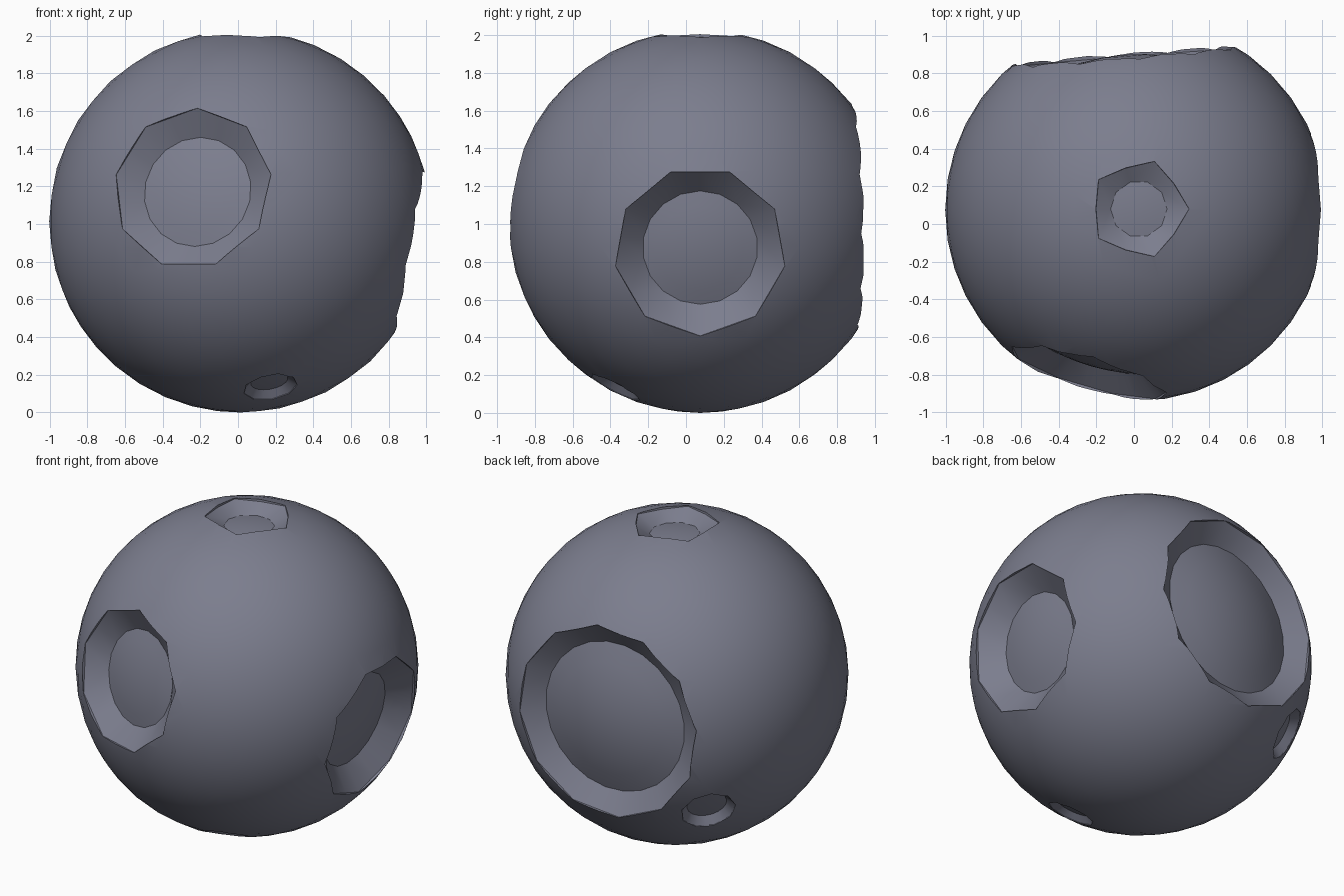
import bpy, bmesh, math
from mathutils import Vector

if "Cube" in bpy.data.objects:
    bpy.data.objects.remove(bpy.data.objects["Cube"])

R = 1.014
CENTRE = Vector((0.012, 0.075, 1.014))

# direction, rim radius, rim sides, rim start angle, floor radius, depth
CRATERS = [
    ((-0.275, -0.94, 0.19), 0.435, 9, 0.0, 0.295, 0.09),    # front
    ((0.98, 0.0, -0.175), 0.455, 9, math.pi, 0.305, 0.11),  # right
    ((-0.08, 0.99, 0.02), 0.61, 12, 0.13, 0.475, 0.08),     # back
    ((0.015, 0.005, 1.0), 0.265, 5, 0.0, 0.15, 0.055),      # top
    ((0.16, -0.45, -0.88), 0.145, 9, 0.0, 0.10, 0.035),     # low front
    ((-0.64, 0.59, -0.50), 0.165, 9, 0.0, 0.12, 0.045),     # low back left
]

rock = bpy.data.materials.new("grey_rock")
rock.diffuse_color = (0.20, 0.207, 0.27, 1)
rock.use_nodes = True
rock.node_tree.nodes["Principled BSDF"].inputs["Base Color"].default_value = rock.diffuse_color


def crater_cutter(direction, rim, sides, start, floor, depth):
    """Tapered plug: straight-sided rim, round floor that bulges gently outward."""
    n = Vector(direction).normalized()
    up = Vector((1, 0, 0)) if abs(n.z) > 0.95 else Vector((0, 0, 1))
    u = (up - n * up.dot(n)).normalized()
    v = n.cross(u)
    h = math.sqrt(R * R - rim * rim) - 0.006
    low, dome = h - depth, 0.45 * floor * floor
    mid = max(math.cos(math.pi / sides), 0.86)
    count = sides * 2

    def ring(bm, radius, height, mid_scale):
        out = []
        for i in range(count):
            a = start + math.pi * i / sides
            r = radius * (mid_scale if i % 2 else 1)
            out.append(bm.verts.new(CENTRE + n * height + (u * math.cos(a) + v * math.sin(a)) * r))
        return out

    bm = bmesh.new()
    rings = [ring(bm, rim + 0.01, R + 0.05, mid), ring(bm, rim, h, mid), ring(bm, floor, low, 1)]
    for t in (0.75, 0.5, 0.25):
        rings.append(ring(bm, floor * t, low + dome * (1 - t * t), 1))
    bm.faces.new(rings[0])
    for a, b in zip(rings, rings[1:]):
        for i in range(count):
            j = (i + 1) % count
            bm.faces.new((a[i], a[j], b[j], b[i]))
    pole = bm.verts.new(CENTRE + n * (low + dome))
    last = rings[-1]
    for i in range(count):
        bm.faces.new((last[i], last[(i + 1) % count], pole))
    bmesh.ops.recalc_face_normals(bm, faces=bm.faces[:])
    mesh = bpy.data.meshes.new("crater_cutter")
    bm.to_mesh(mesh)
    bm.free()
    obj = bpy.data.objects.new("crater_cutter", mesh)
    bpy.context.collection.objects.link(obj)
    obj.hide_render = True
    return obj


# round body
bpy.ops.mesh.primitive_ico_sphere_add(subdivisions=4, radius=R, location=CENTRE)
body = bpy.context.object
body.name = "asteroid"
body.data.materials.append(rock)

# carve the craters
for spec in CRATERS:
    cutter = crater_cutter(*spec)
    mod = body.modifiers.new("crater", 'BOOLEAN')
    mod.operation = 'DIFFERENCE'
    mod.solver = 'EXACT'
    mod.object = cutter
    bpy.context.view_layer.objects.active = body
    bpy.ops.object.modifier_apply(modifier=mod.name)
    bpy.data.objects.remove(cutter)

for p in body.data.polygons:
    p.material_index = 0
bpy.ops.object.select_all(action='DESELECT')
body.select_set(True)
bpy.context.view_layer.objects.active = body
bpy.ops.object.shade_smooth_by_angle(angle=math.radians(30))
